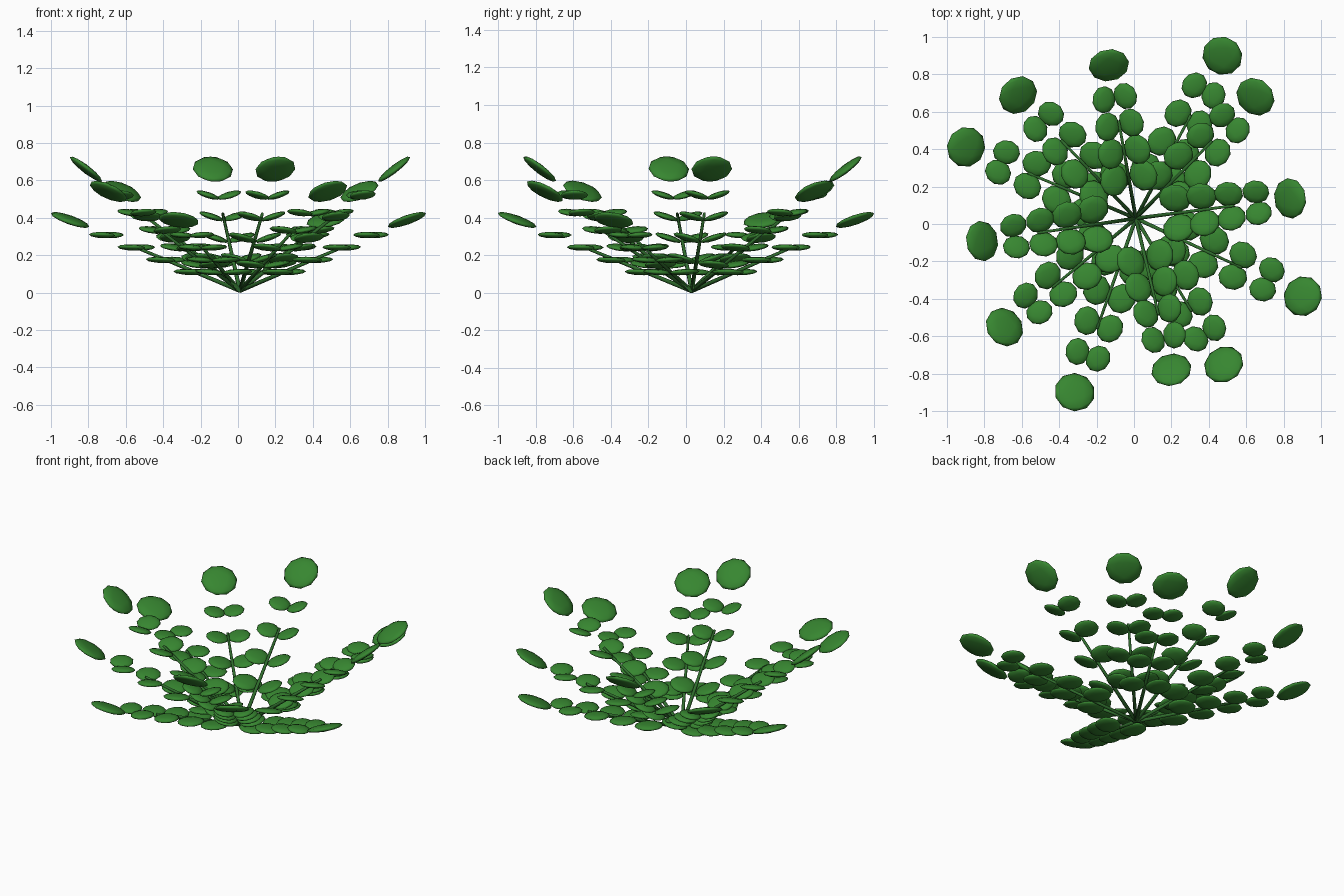
import bpy, bmesh, math
from mathutils import Matrix, Vector

if "Cube" in bpy.data.objects:
    bpy.data.objects.remove(bpy.data.objects["Cube"])


def material(name, colour):
    m = bpy.data.materials.new(name)
    m.diffuse_color = (*colour, 1)
    m.use_nodes = True
    m.node_tree.nodes["Principled BSDF"].inputs["Base Color"].default_value = m.diffuse_color
    return m


LEAF = material("leaf green", (0.038, 0.24, 0.030))
STEM = material("stem green", (0.030, 0.16, 0.027))
BASE = Vector((0.01, 0.03, 0.01))

# frond direction (degrees), cycling through steep, middle and low fronds
ANGLES = [7.4, 45.5, 62, 100, 133.7, 157.2, 188.4, 219.6, 250.6, 283.2, 301, 335]
KINDS = [(38, 18), (30.2, 11), (21, 4)]      # stem elevation, side leaf tilt
# distance along stem, sideways offset, leaf radius
PAIRS = [(0.28, 0.080, 0.087), (0.46, 0.072, 0.083),
         (0.645, 0.065, 0.078), (0.83, 0.058, 0.073)]
TIP, STEM_LEN = 1.055, 0.67


def finish(bm, name, mat):
    for f in bm.faces:
        f.smooth = True
    me = bpy.data.meshes.new(name)
    bm.to_mesh(me)
    bm.free()
    me.materials.append(mat)
    ob = bpy.data.objects.new(name, me)
    bpy.context.collection.objects.link(ob)


def leaf(bm, pos, yaw, pitch, size):
    # flattened low-poly ball, local x points outwards and upwards
    m = (Matrix.Translation(pos) @ Matrix.Rotation(yaw, 4, 'Z')
         @ Matrix.Rotation(-pitch, 4, 'Y') @ Matrix.Diagonal((*size, 1)))
    bmesh.ops.create_icosphere(bm, subdivisions=2, radius=1, matrix=m)


for i, deg in enumerate(ANGLES):
    elev, tilt = (math.radians(v) for v in KINDS[i % 3])
    a = math.radians(deg)
    d = Vector((math.cos(a) * math.cos(elev), math.sin(a) * math.cos(elev), math.sin(elev)))
    side = Vector((-math.sin(a), math.cos(a), 0))

    # stem: thin tapered rod
    bm = bmesh.new()
    m = Matrix.Translation(BASE + d * STEM_LEN / 2) @ d.to_track_quat('Z', 'Y').to_matrix().to_4x4()
    bmesh.ops.create_cone(bm, cap_ends=True, segments=6, radius1=0.012, radius2=0.008,
                          depth=STEM_LEN, matrix=m)
    finish(bm, f"stem_{i + 1}", STEM)

    # paired side leaves and one larger end leaf
    bm = bmesh.new()
    for t, off, r in PAIRS:
        for s in (-1, 1):
            leaf(bm, BASE + d * t + side * s * off, a + s * math.radians(75), tilt,
                 (r * 0.89, r, 0.0165))
    leaf(bm, BASE + d * TIP, a, elev, (0.109, 0.109, 0.02))
    finish(bm, f"frond_leaves_{i + 1}", LEAF)
